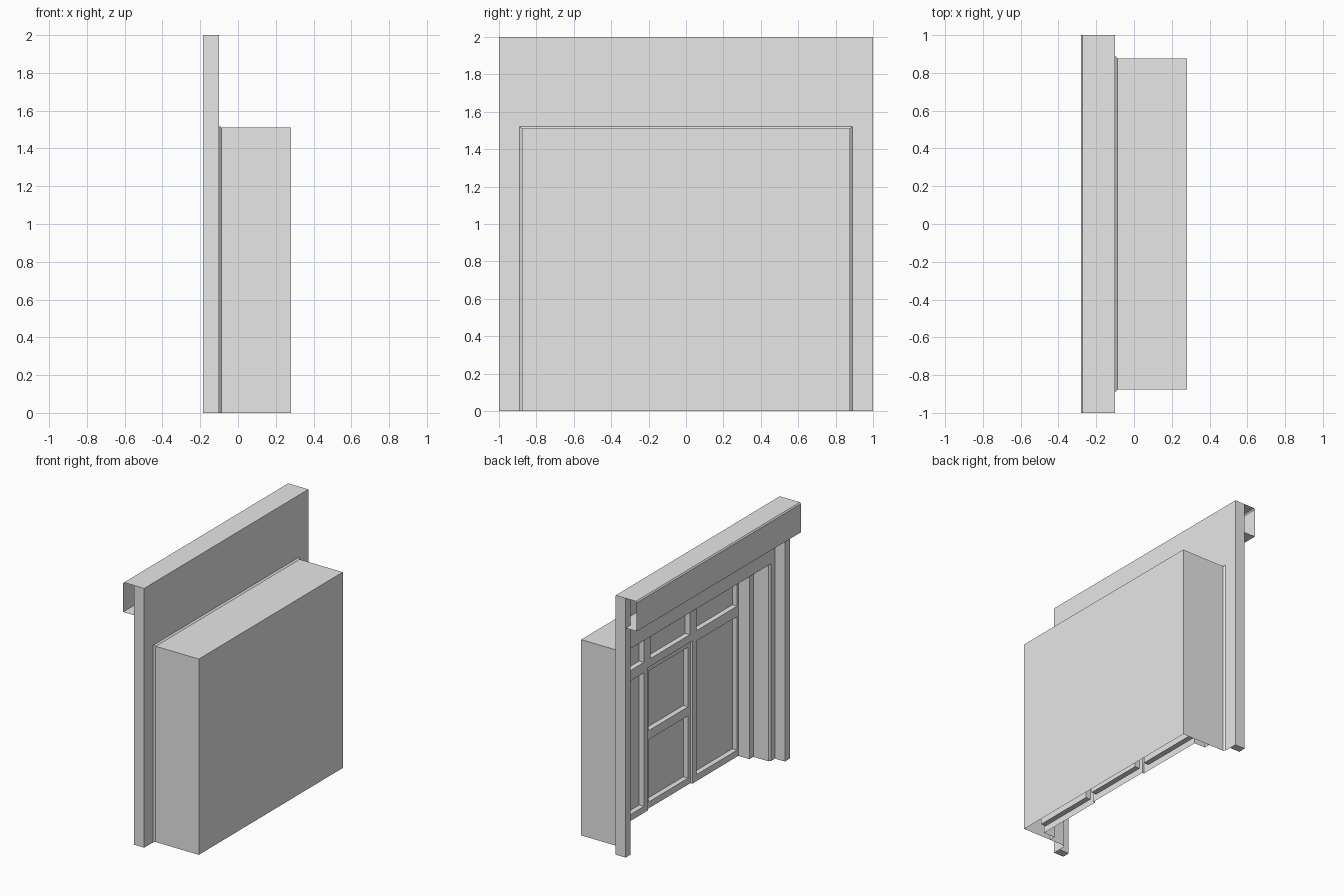
import bpy
import bmesh

if "Cube" in bpy.data.objects:
    bpy.data.objects.remove(bpy.data.objects["Cube"], do_unlink=True)

grey = bpy.data.materials.new("plain_grey")
grey.use_nodes = True
COLOUR = (0.8, 0.8, 0.8, 1)
grey.diffuse_color = COLOUR
grey.node_tree.nodes["Principled BSDF"].inputs["Base Color"].default_value = COLOUR


def finish(name, bm):
    mesh = bpy.data.meshes.new(name)
    bm.to_mesh(mesh)
    bm.free()
    mesh.materials.append(grey)
    obj = bpy.data.objects.new(name, mesh)
    bpy.context.collection.objects.link(obj)
    return obj


def arch_sweep(name, profile, cap=False):
    """Sheet through square arches, each given as (x, half width, head height)."""
    bm = bmesh.new()
    rings = [[bm.verts.new(p) for p in ((x, -w, 0), (x, -w, h), (x, w, h), (x, w, 0))]
             for x, w, h in profile]
    for a, b in zip(rings, rings[1:]):
        for i in range(3):
            bm.faces.new((a[i], b[i], b[i + 1], a[i + 1]))
    if cap:
        bm.faces.new(reversed(rings[-1]))
    return finish(name, bm)


def box(name, x0, x1, y0, y1, z0, z1):
    bm = bmesh.new()
    bmesh.ops.create_cube(bm, size=1)
    for v in bm.verts:
        v.co = (x1 if v.co.x > 0 else x0, y1 if v.co.y > 0 else y0, z1 if v.co.z > 0 else z0)
    return finish(name, bm)


def window(name, x, ys, zs, depth):
    """Grid sheet facing -x whose odd cells are pushed in as panes."""
    bm = bmesh.new()
    grid = [[bm.verts.new((x, y, z)) for z in zs] for y in ys]
    panes = []
    for i in range(len(ys) - 1):
        for j in range(len(zs) - 1):
            face = bm.faces.new((grid[i][j], grid[i][j + 1],
                                 grid[i + 1][j + 1], grid[i + 1][j]))
            if i % 2 and j % 2:
                panes.append(face)
    pushed = bmesh.ops.extrude_discrete_faces(bm, faces=panes)["faces"]
    for face in pushed:
        bmesh.ops.translate(bm, verts=face.verts, vec=(depth, 0, 0))
    bm.normal_update()
    return finish(name, bm)


WALL, SASH, DOOR = -0.1, 0.135, 0.15
DEPTH = 0.04

# Wall sheet, chamfered opening and the closed room behind it
arch_sweep("wall_and_room", [(WALL, 1, 2), (WALL, 0.89, 1.52), (-0.088, 0.877, 1.51),
                             (0.28, 0.877, 1.51)], cap=True)

# Stepped jamb leading in to the window
arch_sweep("stepped_jamb", [(0.04, 0.877, 1.51), (0.04, 0.83, 1.46), (SASH, 0.83, 1.46)])

# Side posts
for side, y in (("left", 0.97), ("right", -0.97)):
    box(side + "_post", -0.185, WALL, y - 0.03, y + 0.03, 0, 2)

# Open-ended canopy folded from one sheet
bm = bmesh.new()
fold = [(WALL, 2), (-0.272, 2), (-0.28, 1.99), (-0.28, 1.77), (WALL, 1.77)]
rows = [[bm.verts.new((x, y, z)) for x, z in fold] for y in (-1, 1)]
for i in range(len(fold) - 1):
    bm.faces.new((rows[0][i], rows[1][i], rows[1][i + 1], rows[0][i + 1]))
bmesh.ops.reverse_faces(bm, faces=bm.faces[:])
finish("canopy", bm)

# Side windows with their top lights
side_y = [0.27, 0.32, 0.815, 0.83]
side_z = [0, 0.05, 1.08, 1.16, 1.345, 1.46]
window("left_window", SASH, side_y, side_z, DEPTH)
window("right_window", SASH, [-y for y in reversed(side_y)], side_z, DEPTH)

# Door with two panels, its shallow rebate and the top light
middle_y = [-0.27, -0.24, 0.24, 0.27]
window("door", DOOR, middle_y, [0, 0.05, 0.53, 0.6, 1.06, 1.1], DEPTH)
arch_sweep("door_rebate", [(SASH, 0.27, 1.1), (DOOR, 0.27, 1.1)])
window("door_top_light", SASH, middle_y, [1.1, 1.16, 1.345, 1.46], DEPTH)
